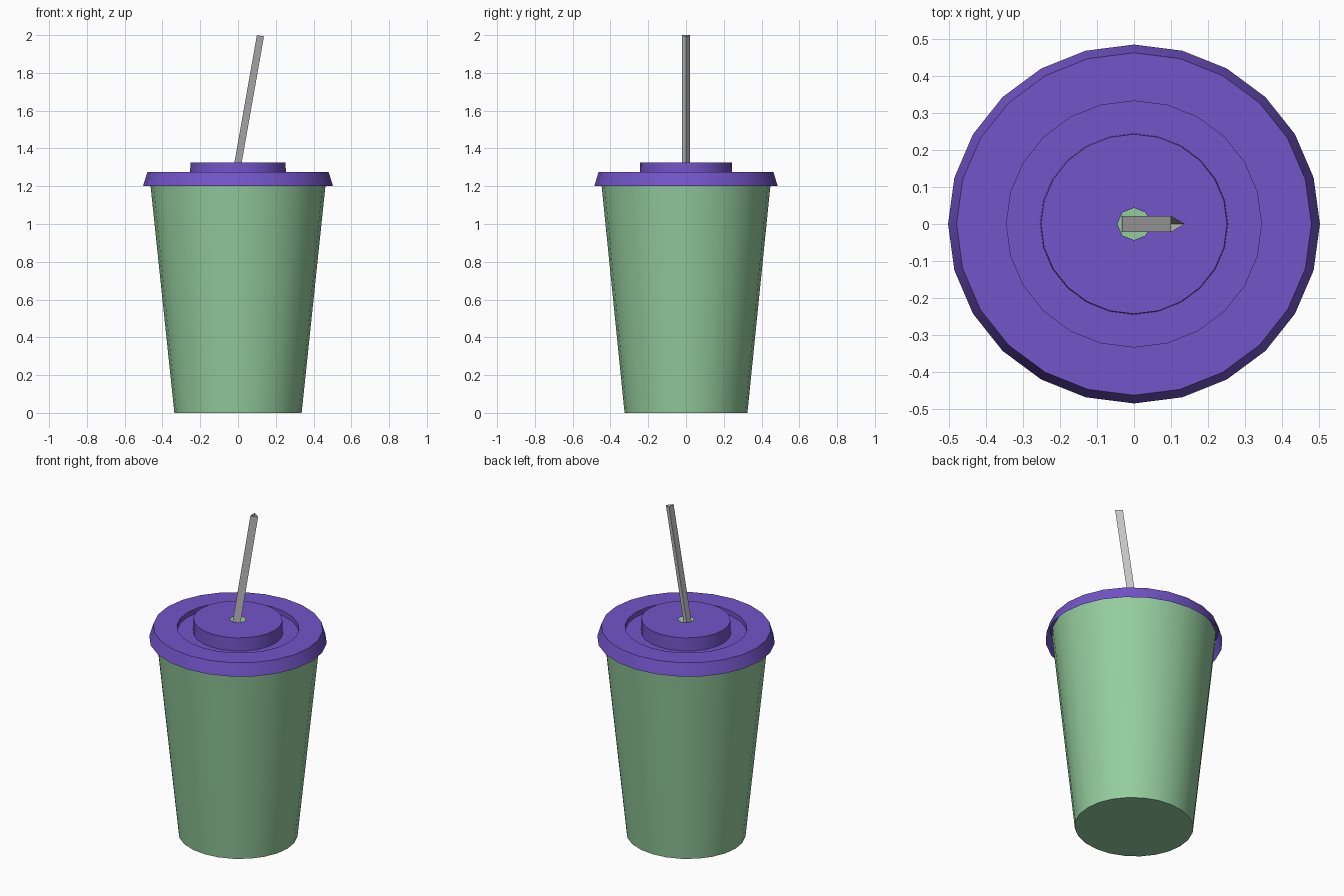
import bpy, bmesh, math

if "Cube" in bpy.data.objects:
    bpy.data.objects.remove(bpy.data.objects["Cube"])

SIDES = 24
SQUASH = 0.965  # cup and lid are slightly narrower front to back


def add_object(name, bm, color=None, smooth=True):
    bmesh.ops.recalc_face_normals(bm, faces=bm.faces[:])
    mesh = bpy.data.meshes.new(name)
    bm.to_mesh(mesh)
    bm.free()
    obj = bpy.data.objects.new(name, mesh)
    bpy.context.collection.objects.link(obj)
    if color:
        mat = bpy.data.materials.new(name + "_material")
        mat.diffuse_color = color
        mat.use_nodes = True
        mat.node_tree.nodes["Principled BSDF"].inputs["Base Color"].default_value = mat.diffuse_color
        mesh.materials.append(mat)
    if smooth:
        bpy.ops.object.select_all(action='DESELECT')
        bpy.context.view_layer.objects.active = obj
        obj.select_set(True)
        bpy.ops.object.shade_smooth_by_angle(angle=math.radians(30))
    return obj


def circle(r):
    return lambda a: r


def octagon(r):
    # radius at angle a of an octagon, so the round rings can bridge to it
    half = math.pi / 8
    return lambda a: r * math.cos(half) / math.cos((a + 1e-9) % (2 * half) - half)


def lathe(rings, cap=False):
    bm = bmesh.new()
    loops = []
    for radius, z in rings:
        loop = []
        for i in range(SIDES):
            a = 2 * math.pi * i / SIDES
            r = radius(a)
            loop.append(bm.verts.new((r * math.cos(a), r * math.sin(a) * SQUASH, z)))
        loops.append(loop)
    for low, high in zip(loops, loops[1:]):
        for i in range(SIDES):
            j = (i + 1) % SIDES
            bm.faces.new((low[i], low[j], high[j], high[i]))
    if cap:
        bm.faces.new(loops[0])
        bm.faces.new(loops[-1])
    return bm


# Tapered cup, closed at both ends
add_object("cup", lathe([(circle(0.337), 0), (circle(0.467), 1.24)], cap=True),
           (0.30, 0.61, 0.34, 1))

# Lid: flared rim, groove, raised disc and straw hole
add_object("lid", lathe([(circle(0.503), 1.2), (circle(0.48), 1.275),
                         (circle(0.345), 1.275), (circle(0.345), 1.245),
                         (circle(0.254), 1.245), (circle(0.252), 1.325),
                         (octagon(0.045), 1.325)]),
           (0.17, 0.09, 0.58, 1))

# Straw: open three-sided tube leaning to the right
tilt = math.radians(10)
length = 0.76
bm = bmesh.new()
bmesh.ops.create_cone(bm, cap_ends=False, segments=3, radius1=0.0254,
                      radius2=0.0254, depth=length)
# turn the tube so that one edge points to +x
tip = bm.verts[:][0].co
turn = -math.atan2(tip.y, tip.x)
for v in bm.verts:
    x, y = v.co.x, v.co.y
    v.co.x = x * math.cos(turn) - y * math.sin(turn)
    v.co.y = x * math.sin(turn) + y * math.cos(turn)
straw = add_object("straw", bm, smooth=False)
straw.rotation_euler = (0, tilt, 0)
straw.location = (0.1125 - math.sin(tilt) * length / 2, 0,
                  1.998 - math.cos(tilt) * length / 2)
